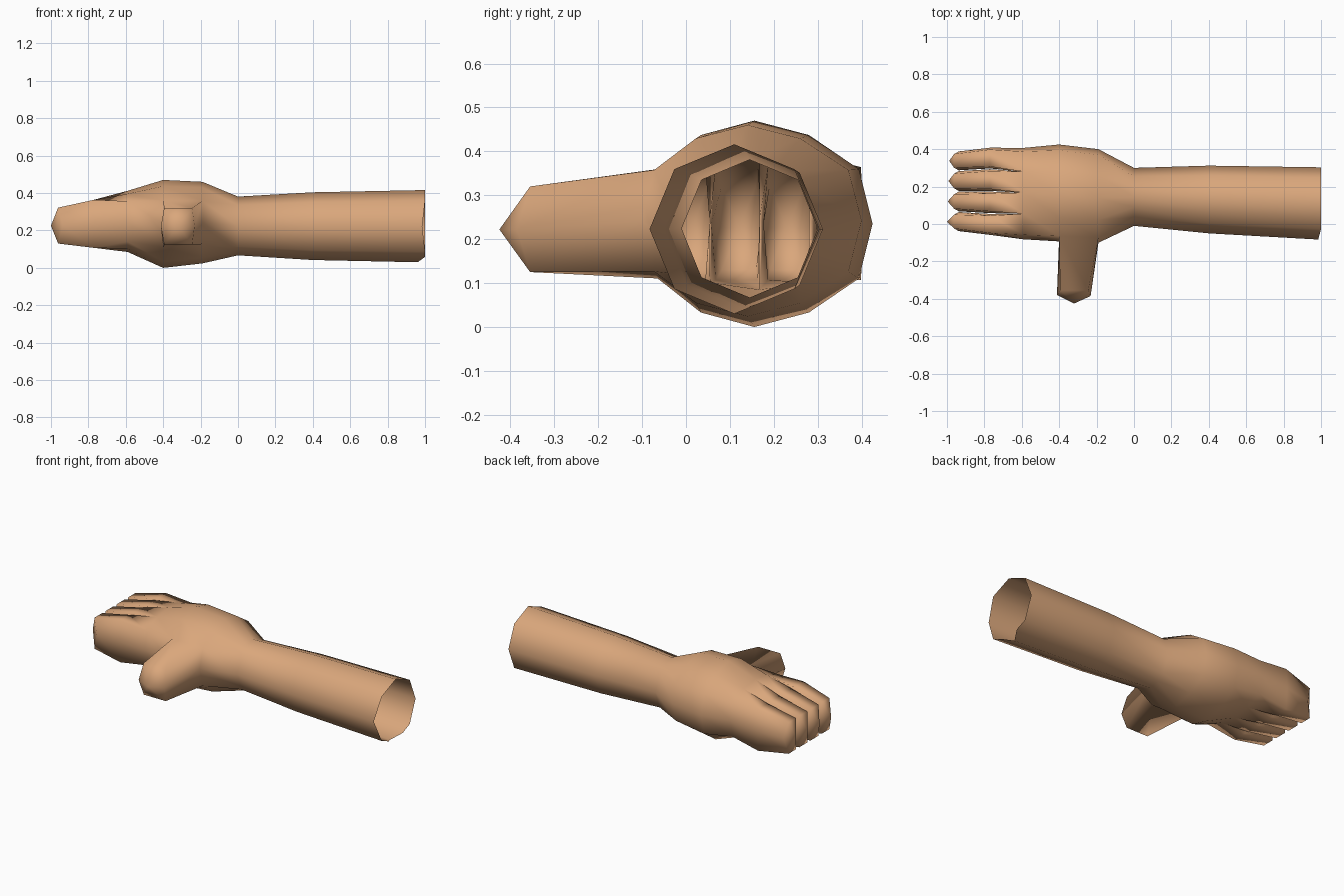
import bpy, bmesh

if "Cube" in bpy.data.objects:
    bpy.data.objects.remove(bpy.data.objects["Cube"])

skin = bpy.data.materials.new("skin")
skin.diffuse_color = (0.70, 0.385, 0.20, 1)
skin.use_nodes = True
skin.node_tree.nodes["Principled BSDF"].inputs["Base Color"].default_value = skin.diffuse_color

bm = bmesh.new()

# cross-section shapes: (across, up) fractions of the five upper points
OCTAGON = [(-.707, .707), (-.354, .854), (0, 1), (.354, .854), (.707, .707)]
PALM = [(-.89, .53), (-.51, .86), (-.04, 1), (.44, .86), (.88, .53)]
KNUCKLES = [(-.90, .66), (-.44, .90), (.02, 1), (.48, .90), (.92, .66)]


def ring(x, y0, y1, z0, z1, shape):
    """Twelve points: low side, five on top, high side, five underneath."""
    cy, cz, hy, hz = (y0 + y1) / 2, (z0 + z1) / 2, (y1 - y0) / 2, (z1 - z0) / 2
    pts = [(-1, 0)] + shape + [(1, 0)] + [(a, -b) for a, b in reversed(shape)]
    return [bm.verts.new((x, cy + a * hy, cz + b * hz)) for a, b in pts]


def bridge(a, b, skip=()):
    n = len(a)
    for i in range(n):
        if i not in skip:
            j = (i + 1) % n
            bm.faces.new((a[i], a[j], b[j], b[i]))


def cap(loop, tip):
    """Close a finger with a low point."""
    t = bm.verts.new(tip)
    for i in range(len(loop)):
        bm.faces.new((loop[i], loop[(i + 1) % len(loop)], t))


# forearm, open at the cut end, then palm
rings = [ring(*r) for r in (
    (1.0, -.083, .303, .03, .416, OCTAGON),
    (.40, -.05, .312, .042, .404, OCTAGON),
    (0.0, -.01, .30, .067, .381, OCTAGON),
    (-.19, -.10, .40, .024, .46, PALM),
    (-.40, -.093, .425, 0, .47, PALM),
    (-.59, -.082, .407, .085, .412, KNUCKLES))]
rings[0][9].co.x = .96
rings[0][0].co.x = .985
for i in range(5):
    # the thumb grows from the two open side faces of the palm
    bridge(rings[i], rings[i + 1], skip=(0, 11) if i == 3 else ())

# thumb
a, b = rings[3], rings[4]
base = [a[1], a[0], a[11], b[11], b[0], b[1]]
end = [bm.verts.new(p) for p in (
    (-.245, -.355, .32), (-.232, -.385, .222), (-.245, -.355, .125),
    (-.395, -.355, .125), (-.412, -.38, .222), (-.395, -.355, .32))]
bridge(base, end)
cap(end, (-.32, -.425, .222))

# four fingers, sharing webs at the knuckles
k = rings[5]
top, low = k[1:6], k[7:12][::-1]
web = [k[0]] + [bm.verts.new((-.60, top[i].co.y, .245)) for i in (1, 2, 3)] + [k[6]]
edges = [-.04, .066, .175, .285, .39]
for i in range(4):
    loop = [web[i], top[i], top[i + 1], web[i + 1], low[i + 1], low[i]]
    for x, spread, z0, z1, inset in ((-.77, .02, .107, .364, .010),
                                     (-.962, 0, .130, .322, .014)):
        y0 = edges[i] - spread * (2 - i) / 2 + .002
        y1 = edges[i + 1] - spread * (1 - i) / 2 - .002
        zm = (z0 + z1) / 2
        xm = x + .025 if x < -.9 else x
        nxt = [bm.verts.new(p) for p in (
            (xm, y0, zm), (x, y0 + inset, z1), (x, y1 - inset, z1),
            (xm, y1, zm), (x, y1 - inset, z0), (x, y0 + inset, z0))]
        bridge(loop, nxt)
        loop = nxt
    cap(loop, (-1 + .004 * i, (edges[i] + edges[i + 1]) / 2, .226))

bmesh.ops.recalc_face_normals(bm, faces=bm.faces)
mesh = bpy.data.meshes.new("hand_and_forearm")
bm.to_mesh(mesh)
bm.free()
mesh.materials.append(skin)
obj = bpy.data.objects.new("hand_and_forearm", mesh)
bpy.context.collection.objects.link(obj)
for p in mesh.polygons:
    p.use_smooth = True
